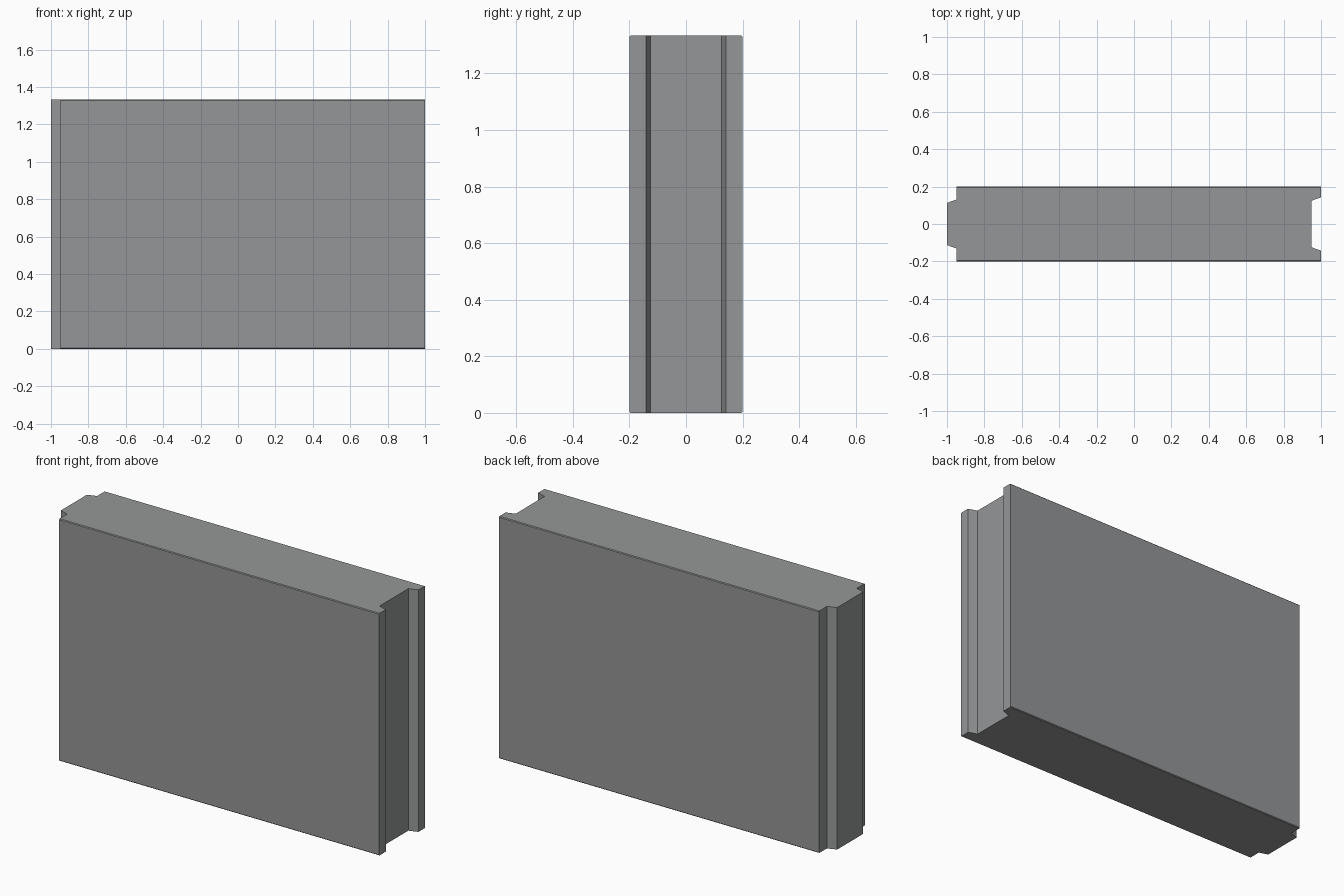
import bpy, bmesh

if "Cube" in bpy.data.objects:
    bpy.data.objects.remove(bpy.data.objects["Cube"])

HEIGHT = 1.333

grey = bpy.data.materials.new("concrete grey")
grey.diffuse_color = (0.3, 0.305, 0.31, 1)
grey.use_nodes = True
grey.node_tree.nodes["Principled BSDF"].inputs["Base Color"].default_value = grey.diffuse_color

# Half of the plan outline: tongue on the left, groove on the right
half = [(-1.0, 0.113), (-0.95, 0.13), (-0.95, 0.2),
        (1.0, 0.2), (1.0, 0.142), (0.95, 0.125)]
outline = half + [(x, -y) for x, y in reversed(half)]

# Extrude the outline into the panel
bm = bmesh.new()
base = bm.faces.new([bm.verts.new((x, y, 0)) for x, y in outline])
top = bmesh.ops.extrude_face_region(bm, geom=[base])
verts = [g for g in top["geom"] if isinstance(g, bmesh.types.BMVert)]
bmesh.ops.translate(bm, verts=verts, vec=(0, 0, HEIGHT))
bmesh.ops.recalc_face_normals(bm, faces=bm.faces)

# Slightly eased long edges of the two broad sides
long_edges = [e for e in bm.edges
              if e.calc_length() > 1.9
              and all(abs(v.co.y) > 0.19 for v in e.verts)]
bmesh.ops.bevel(bm, geom=long_edges, offset=0.004, segments=1,
                affect='EDGES', profile=0.5)
bmesh.ops.recalc_face_normals(bm, faces=bm.faces)

mesh = bpy.data.meshes.new("wall_panel")
bm.to_mesh(mesh)
bm.free()
mesh.materials.append(grey)
panel = bpy.data.objects.new("wall_panel", mesh)
bpy.context.collection.objects.link(panel)
